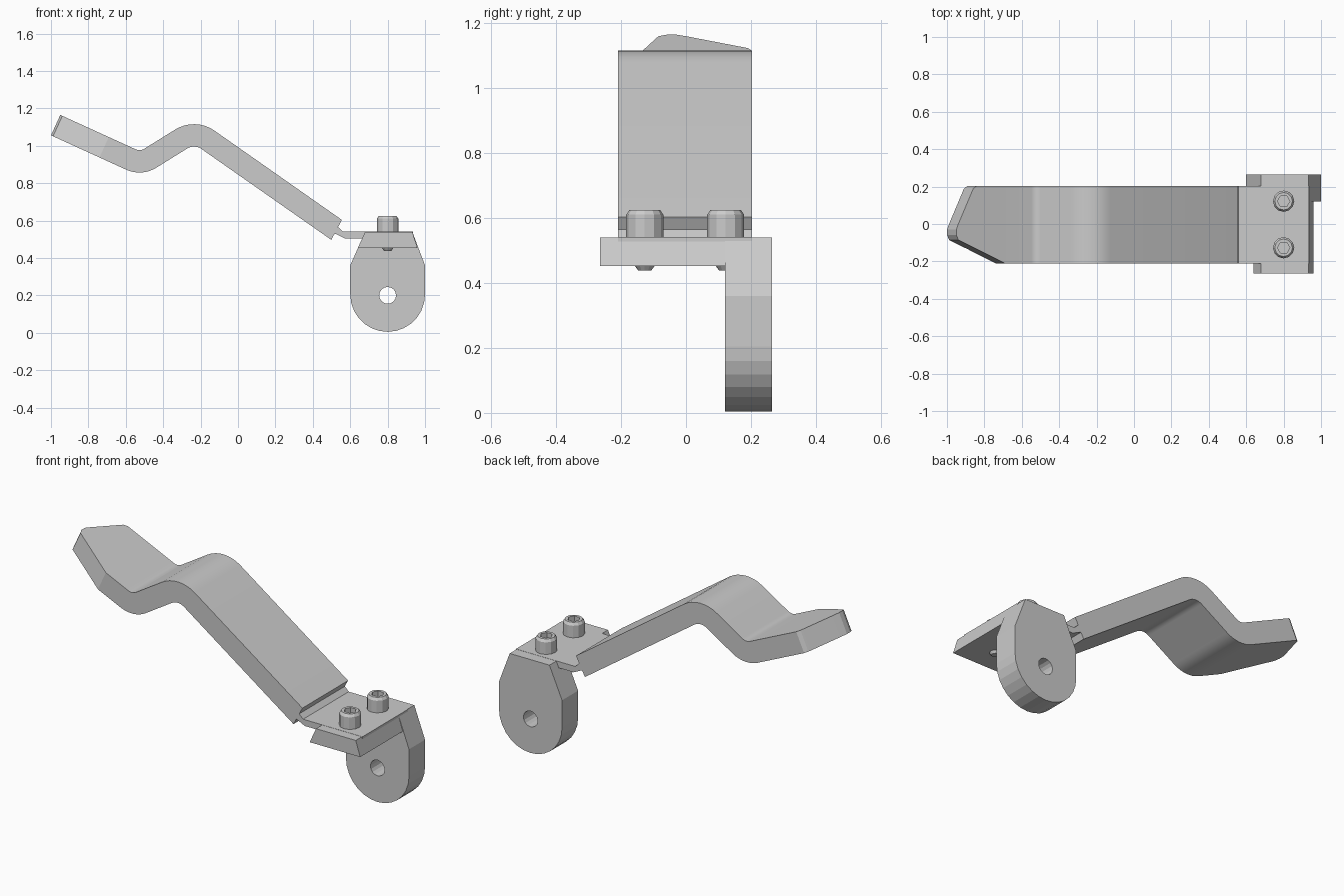
import bpy, bmesh, math
from mathutils import Vector

if "Cube" in bpy.data.objects:
    bpy.data.objects.remove(bpy.data.objects["Cube"])


def finish(name, bm):
    bmesh.ops.recalc_face_normals(bm, faces=bm.faces)
    me = bpy.data.meshes.new(name)
    bm.to_mesh(me)
    bm.free()
    ob = bpy.data.objects.new(name, me)
    bpy.context.collection.objects.link(ob)
    return ob


def loft(name, rings):
    """Skin a list of equal-sized closed rings and cap both ends."""
    bm = bmesh.new()
    rows = [[bm.verts.new(p) for p in r] for r in rings]
    n = len(rows[0])
    for a, b in zip(rows, rows[1:]):
        for i in range(n):
            bm.faces.new((a[i], a[(i + 1) % n], b[(i + 1) % n], b[i]))
    bm.faces.new(rows[0])
    bm.faces.new(rows[-1])
    return finish(name, bm)


def extrude_y(name, profile, y0, y1):
    return loft(name, [[(x, y, z) for x, z in profile] for y in (y0, y1)])


def circle(cx, cz, r, a0, a1, n):
    return [(cx + r * math.cos(math.radians(a0 + (a1 - a0) * i / n)),
             cz + r * math.sin(math.radians(a0 + (a1 - a0) * i / n))) for i in range(n + 1)]


# Bent arm: centreline with rounded bends, width tapering to the pointed tip
W0, W1, HALF = -0.21, 0.203, 0.06
start, bend_a, bend_b, end = (Vector(p) for p in
                              ((-0.975, 1.11), (-0.519, 0.902), (-0.231, 1.081), (0.527, 0.55)))
d0 = (bend_a - start).normalized()


def normal(d):
    return Vector((-d.y, d.x))


stations = []
for u, lo, hi in ((0, -0.058, -0.03), (0.012, -0.085, 0.0), (0.1, -0.125, 0.19),
                  (0.12, -0.134, W1), (0.285, W0, W1)):
    stations.append((start + d0 * u, normal(d0), lo, hi))


def add_bend(prev, corner, nxt, radius, steps=8):
    da, db = (corner - prev).normalized(), (nxt - corner).normalized()
    turn = math.atan2(da.x * db.y - da.y * db.x, da.dot(db))
    side = math.copysign(1, turn)
    first = corner - da * radius * math.tan(abs(turn) / 2)
    centre = first + normal(da) * radius * side
    a0 = math.atan2(da.y, da.x)
    for i in range(steps + 1):
        a = a0 + turn * i / steps
        nv = normal(Vector((math.cos(a), math.sin(a))))
        stations.append((centre - nv * radius * side, nv, W0, W1))


add_bend(start, bend_a, bend_b, 0.11)
add_bend(bend_a, bend_b, end, 0.13)
stations.append((end, Vector((0.47, 0.89)), W0, W1))

rings = []
for p, nv, lo, hi in stations:
    t, b = p + nv * HALF, p - nv * HALF
    rings.append([(t.x, lo, t.y), (t.x, hi, t.y), (b.x, hi, b.y), (b.x, lo, b.y)])
arm = loft("bent_arm", rings)

# Thin tongue joining the arm to the bracket
extrude_y("arm_tongue", [(0.50, 0.56), (0.533, 0.567), (0.56, 0.541), (0.936, 0.541),
                         (0.936, 0.505), (0.57, 0.505), (0.525, 0.527), (0.50, 0.535)], W0, W1)

# Bracket plate with sloped sides
extrude_y("bracket_plate", [(0.68, 0.54), (0.932, 0.54), (0.96, 0.452), (0.64, 0.452)],
          -0.265, 0.12)

# Hanging lug with a pivot hole
lug = extrude_y("bracket_lug", [(0.932, 0.54), (1.0, 0.36)] + circle(0.8, 0.205, 0.2, 0, -180, 14)
                + [(0.60, 0.36), (0.68, 0.54)], 0.12, 0.265)
cutter = extrude_y("hole_cutter", circle(0.8, 0.2, 0.045, 0, 337.5, 15), 0.0, 0.4)
cutter.hide_render = True
mod = lug.modifiers.new("hole", 'BOOLEAN')
mod.operation, mod.object, mod.solver = 'DIFFERENCE', cutter, 'EXACT'
bpy.context.view_layer.objects.active = lug
bpy.ops.object.modifier_apply(modifier="hole")
bpy.data.objects.remove(cutter)


# Two socket-head bolts
def bolt(name, cx, cy):
    hexr = math.cos(math.pi / 6)
    prof = [(0.02, 0.438, 1), (0.03, 0.452, 1), (0.03, 0.535, 1), (0.057, 0.535, 1), (0.057, 0.61, 1),
            (0.047, 0.625, 1), (0.033, 0.625, hexr), (0.033, 0.575, hexr)]
    return loft(name, [[(cx + r * (k if i % 2 else 1) * math.cos(i * math.pi / 6),
                         cy + r * (k if i % 2 else 1) * math.sin(i * math.pi / 6), z)
                        for i in range(12)] for r, z, k in prof])


for label, y in (("front_bolt", -0.127), ("back_bolt", 0.122)):
    bolt(label, 0.8, y)

# Smooth the bends of the arm only
bpy.ops.object.select_all(action='DESELECT')
arm.select_set(True)
bpy.context.view_layer.objects.active = arm
bpy.ops.object.shade_smooth_by_angle(angle=math.radians(15))
